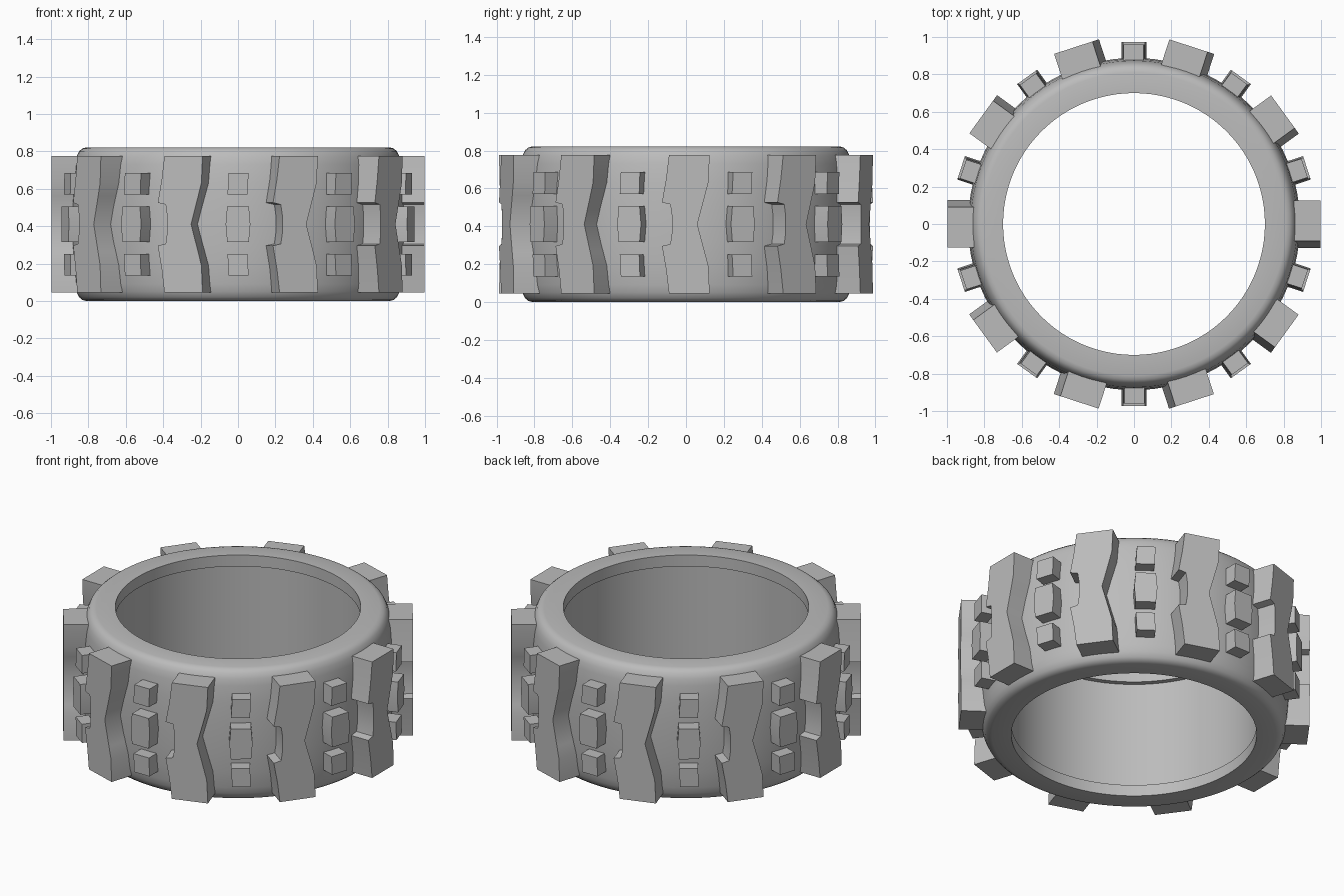
import bpy
import bmesh
from math import cos, sin, pi, radians

if "Cube" in bpy.data.objects:
    bpy.data.objects.remove(bpy.data.objects["Cube"], do_unlink=True)

rubber = bpy.data.materials.new("grey rubber")
rubber.use_nodes = True
GREY = (0.5, 0.5, 0.5, 1)
rubber.diffuse_color = GREY
rubber.node_tree.nodes["Principled BSDF"].inputs["Base Color"].default_value = GREY

MID = 0.411  # half the tyre width


def finish(bm, name):
    bmesh.ops.recalc_face_normals(bm, faces=bm.faces)
    mesh = bpy.data.meshes.new(name)
    bm.to_mesh(mesh)
    bm.free()
    obj = bpy.data.objects.new(name, mesh)
    bpy.context.collection.objects.link(obj)
    mesh.materials.append(rubber)
    bpy.ops.object.select_all(action="DESELECT")
    obj.select_set(True)
    bpy.context.view_layer.objects.active = obj
    bpy.ops.object.shade_smooth_by_angle(angle=radians(35))
    return obj


def revolve(name, half, steps=96):
    """Closed ring from the upper half profile (radius, height above middle)."""
    profile = half + [(r, -h) for r, h in reversed(half)]
    bm = bmesh.new()
    rings = [[bm.verts.new((r * cos(a), r * sin(a), MID + h)) for r, h in profile]
             for a in (2 * pi * i / steps for i in range(steps))]
    n = len(profile)
    for i, ring in enumerate(rings):
        nxt = rings[(i + 1) % steps]
        for j in range(n):
            k = (j + 1) % n
            bm.faces.new((ring[j], nxt[j], nxt[k], ring[k]))
    return finish(bm, name)


def lug(name, outline, inner, outer, angle):
    """Extrude a (sideways, height) outline outward and turn it round the tyre."""
    c, s = cos(angle), sin(angle)
    bm = bmesh.new()
    low, high = [[bm.verts.new((r * c - t * s, r * s + t * c, MID + h))
                  for t, h in outline] for r in (inner, outer)]
    bm.faces.new(high)
    bm.faces.new(low[::-1])
    n = len(outline)
    for i in range(n):
        j = (i + 1) % n
        bm.faces.new((low[i], low[j], high[j], high[i]))
    return finish(bm, name)


def mirrored(upper):
    """Complete an outline given from the middle right up to the top left."""
    return upper + [(t, -h) for t, h in reversed(upper) if h > 0]


# Tyre body: recessed inner wall, lip, flat sidewall, round shoulder, crowned tread
revolve("tyre_body", [
    (0.73, 0.34), (0.70, 0.34), (0.70, 0.411), (0.81, 0.411), (0.832, 0.405),
    (0.85, 0.39), (0.864, 0.36), (0.873, 0.32), (0.882, 0.22), (0.888, 0.1)])

# Wide chevron lugs, notched on one side
chevron = mirrored([
    (0.06, 0), (0.10, 0.15), (0.118, 0.22), (0.125, 0.365), (-0.09, 0.365),
    (-0.105, 0.24), (-0.127, 0.115), (-0.083, 0.105), (-0.075, 0.05)])

# Three small knobs between the wide lugs
centre_knob = mirrored([(0.066, 0), (0.058, 0.095), (-0.058, 0.095), (-0.066, 0)])
side_knob = [(0.052, 0.16), (0.056, 0.275), (-0.05, 0.275), (-0.056, 0.16)]
lower_knob = [(t, -h) for t, h in side_knob]

for i in range(10):
    wide = 2 * pi * i / 10
    narrow = wide + pi / 10
    lug(f"wide_lug_{i}", chevron, 0.855, 0.997, wide)
    lug(f"centre_knob_{i}", centre_knob, 0.86, 0.972, narrow)
    lug(f"upper_knob_{i}", side_knob, 0.855, 0.96, narrow)
    lug(f"lower_knob_{i}", lower_knob, 0.855, 0.96, narrow)
